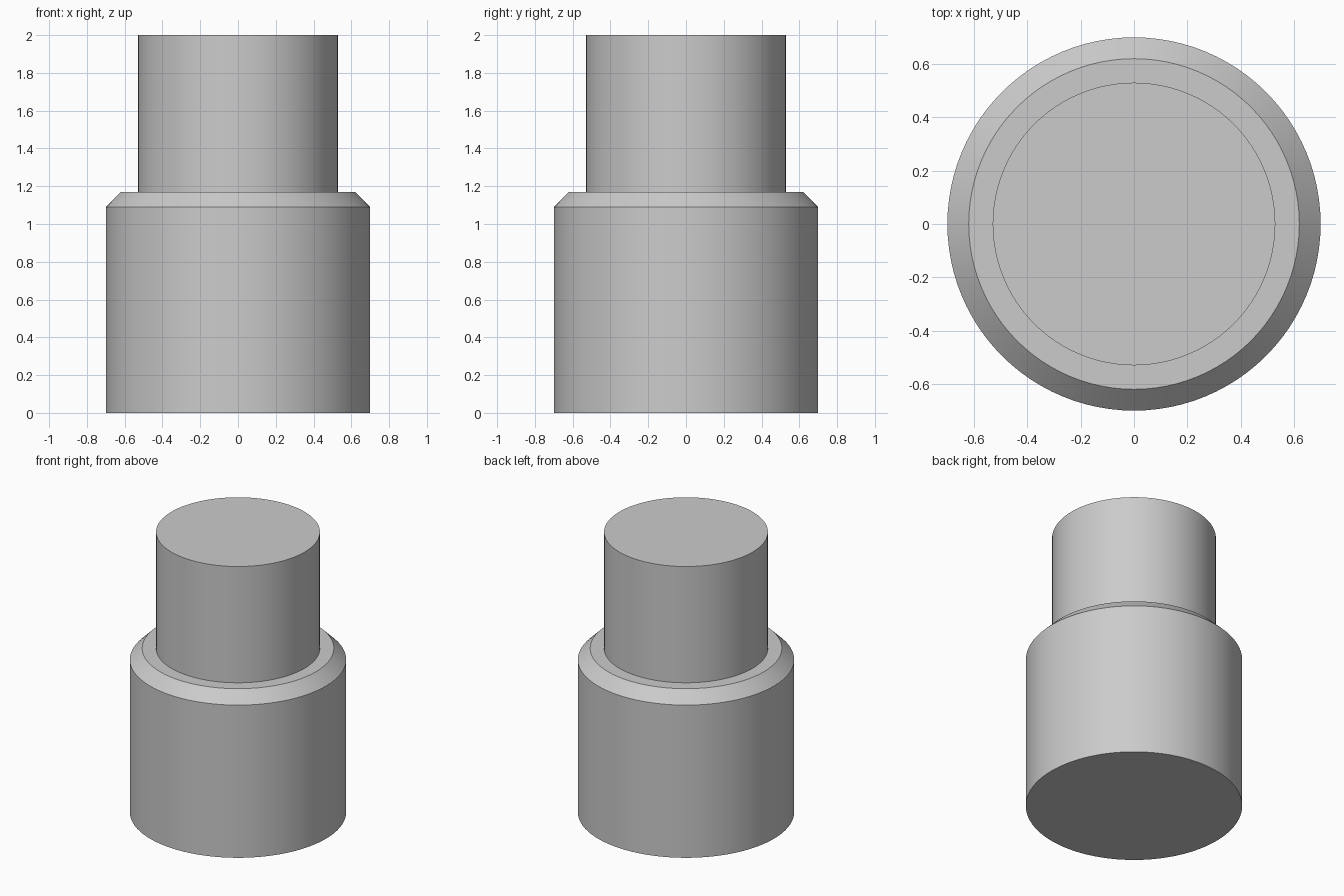
import bpy
import bmesh
from math import cos, sin, tau, radians

SIDES = 96

cube = bpy.data.objects.get("Cube")
if cube:
    bpy.data.objects.remove(cube, do_unlink=True)

grey = bpy.data.materials.new("light grey")
grey.use_nodes = True
grey.diffuse_color = (0.6, 0.6, 0.6, 1)
grey.node_tree.nodes["Principled BSDF"].inputs["Base Color"].default_value = (0.6, 0.6, 0.6, 1)


def turned_part(name, profile):
    """Closed solid turned around z from (radius, height) points."""
    bm = bmesh.new()
    rings = [[bm.verts.new((r * cos(tau * i / SIDES), r * sin(tau * i / SIDES), z))
              for i in range(SIDES)] for r, z in profile]
    for low, high in zip(rings, rings[1:]):
        for i in range(SIDES):
            j = (i + 1) % SIDES
            bm.faces.new((low[i], low[j], high[j], high[i]))
    bm.faces.new(rings[0][::-1])
    bm.faces.new(rings[-1])
    mesh = bpy.data.meshes.new(name)
    bm.to_mesh(mesh)
    bm.free()
    mesh.materials.append(grey)
    obj = bpy.data.objects.new(name, mesh)
    bpy.context.collection.objects.link(obj)
    bpy.ops.object.select_all(action="DESELECT")
    obj.select_set(True)
    bpy.context.view_layer.objects.active = obj
    bpy.ops.object.shade_smooth_by_angle(angle=radians(30))
    return obj


# Wide lower body, chamfered shoulder and narrower upper shaft in one solid
turned_part("stepped_pin", [(0.7, 0), (0.7, 1.09), (0.62, 1.17), (0.53, 1.17), (0.53, 2)])
